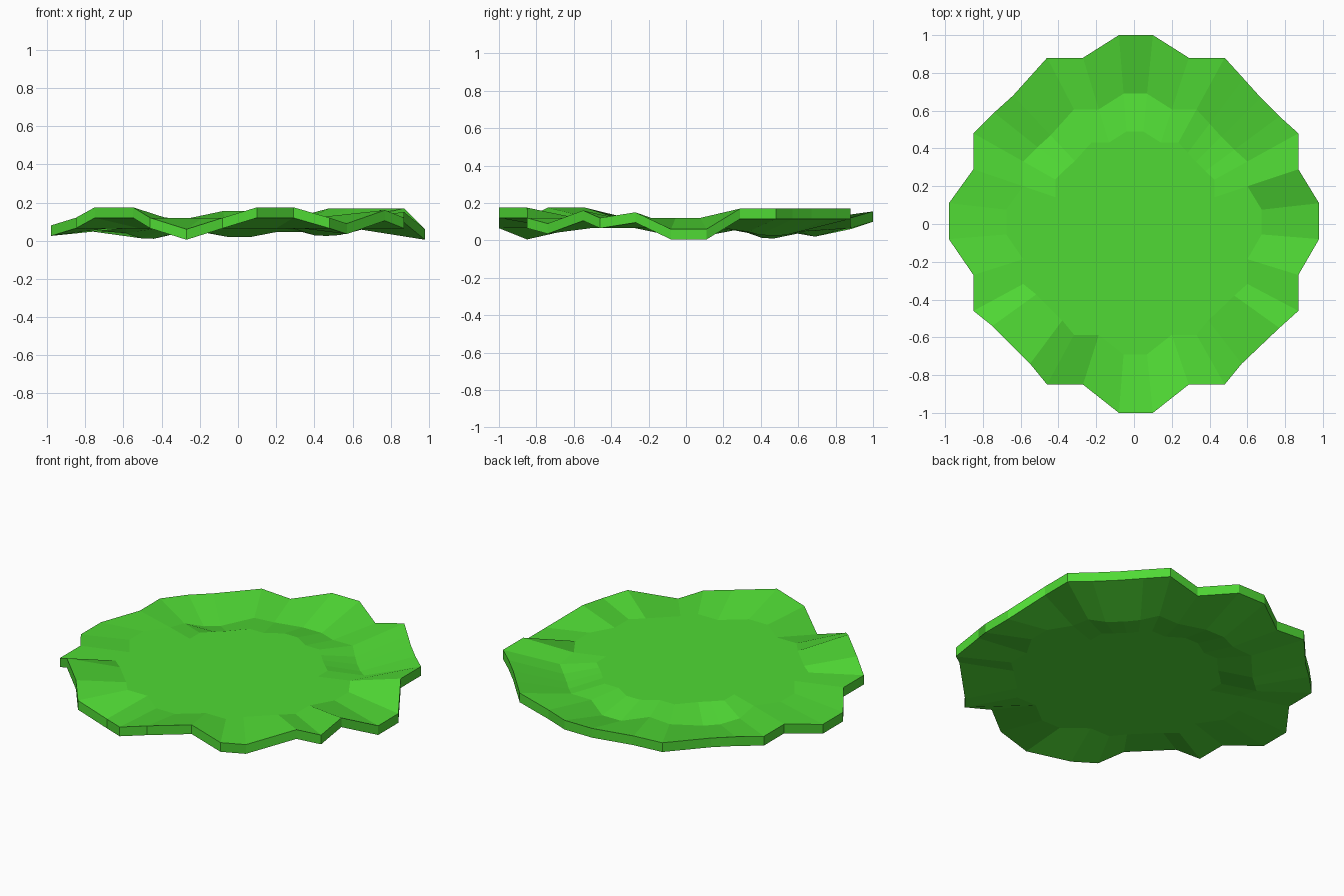
import bpy, bmesh, math

# Leaf outline: x, y and height of the upper rim
RIM = [
    (-0.08, 1.00, .155), (0.10, 1.00, .155), (0.29, 0.88, .12), (0.48, 0.88, .17),
    (0.58, 0.77, .17), (0.67, 0.67, .17), (0.77, 0.57, .17), (0.87, 0.48, .17),
    (0.87, 0.29, .17), (0.98, 0.11, .06), (0.98, -0.08, .06), (0.87, -0.27, .15),
    (0.87, -0.46, .12), (0.77, -0.55, .16), (0.57, -0.74, .09), (0.48, -0.85, .12),
    (0.29, -0.85, .175), (0.10, -1.00, .175), (-0.08, -1.00, .12), (-0.27, -0.85, .06),
    (-0.46, -0.85, .12), (-0.55, -0.74, .175), (-0.75, -0.54, .175), (-0.85, -0.46, .12),
    (-0.85, -0.27, .12), (-0.98, -0.08, .08), (-0.98, 0.11, .08), (-0.85, 0.29, .115),
    (-0.85, 0.48, .115), (-0.74, 0.59, .125), (-0.64, 0.68, .125), (-0.46, 0.88, .125),
    (-0.27, 0.88, .115)]
# Shallow hollows between the flat middle and the rim: x, y, depth
HOLLOWS = [(-0.46, 0.48, .055), (0.01, 0.67, .045), (0.48, 0.48, .04)]
FLAT, THICK = 0.12, 0.055


def hollow_height(x, y):
    z = FLAT
    for hx, hy, depth in HOLLOWS:
        d = math.hypot(x - hx, y - hy)
        z -= depth * min(1, max(0, 1.35 - d / 0.22))
    return z


# Leaf: rim, hollow ring and flat middle, then the same surface below
bm = bmesh.new()


def surface(drop):
    rings = [[bm.verts.new((x, y, z - drop)) for x, y, z in RIM],
             [bm.verts.new((x * .69, y * .69, hollow_height(x * .69, y * .69) - drop))
              for x, y, z in RIM],
             [bm.verts.new((x * .49, y * .49, FLAT - drop)) for x, y, z in RIM]]
    for a, b in zip(rings, rings[1:]):
        bridge(a, b)
    bm.faces.new(rings[-1])
    return rings[0]


def bridge(a, b):
    n = len(a)
    for i in range(n):
        j = (i + 1) % n
        bm.faces.new((a[i], a[j], b[j], b[i]))


bridge(surface(0), surface(THICK))
bmesh.ops.recalc_face_normals(bm, faces=bm.faces[:])
mesh = bpy.data.meshes.new("leaf")
bm.to_mesh(mesh)
bm.free()
leaf = bpy.data.objects.new("leaf", mesh)
bpy.context.collection.objects.link(leaf)

# Fresh green
green = bpy.data.materials.new("leaf_green")
green.diffuse_color = (0.08, 0.70, 0.035, 1)
mesh.materials.append(green)
